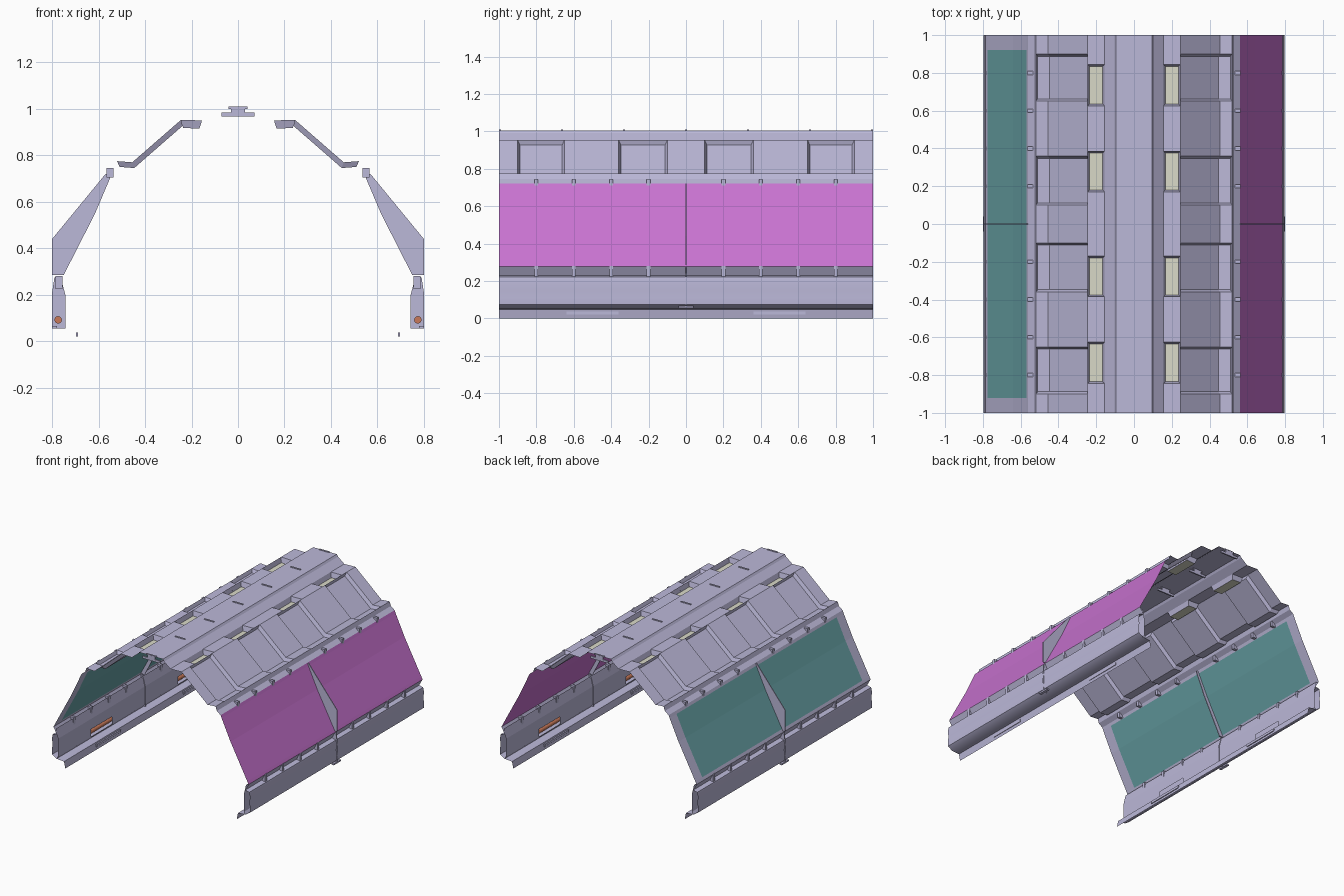
import bpy, bmesh, math

if "Cube" in bpy.data.objects:
    bpy.data.objects.remove(bpy.data.objects["Cube"])


def material(name, rgb):
    m = bpy.data.materials.new(name)
    m.use_nodes = True
    m.diffuse_color = (*rgb, 1)
    node = next(n for n in m.node_tree.nodes if n.type == 'BSDF_PRINCIPLED')
    node.inputs["Base Color"].default_value = (*rgb, 1)
    node.inputs["Roughness"].default_value = 0.7
    return m


GREY = material("lavender grey", (0.50, 0.48, 0.69))
MAGENTA = material("magenta", (0.58, 0.17, 0.63))
TEAL = material("teal", (0.14, 0.37, 0.39))
CREAM = material("lamp cream", (0.70, 0.70, 0.58))
COPPER = material("copper", (0.58, 0.19, 0.10))


def finish(bm, name, mats, smooth=False):
    me = bpy.data.meshes.new(name)
    bm.to_mesh(me)
    bm.free()
    ob = bpy.data.objects.new(name, me)
    bpy.context.collection.objects.link(ob)
    for m in mats:
        me.materials.append(m)
    if smooth:
        bpy.ops.object.select_all(action='DESELECT')
        ob.select_set(True)
        bpy.context.view_layer.objects.active = ob
        bpy.ops.object.shade_smooth_by_angle(angle=math.radians(35))
    return ob


def sheet(profile, ys, side, skip=None):
    """Sweep an x-z profile along y; returns the mesh and faces by (segment, mid y)."""
    bm = bmesh.new()
    rows = [[bm.verts.new((side * x, y, z)) for y in ys] for x, z in profile]
    faces = {}
    for i in range(len(profile) - 1):
        for j in range(len(ys) - 1):
            mid = (ys[j] + ys[j + 1]) / 2
            if skip and skip(i, mid):
                continue
            quad = [rows[i][j], rows[i + 1][j], rows[i + 1][j + 1], rows[i][j + 1]]
            faces[i, mid] = bm.faces.new(quad if side > 0 else quad[::-1])
    bm.normal_update()
    return bm, faces


def add_box(bm, x0, x1, y0, y1, z0, z1):
    vs = bmesh.ops.create_cube(bm, size=1)["verts"]
    for v in vs:
        v.co.x = x1 if v.co.x > 0 else x0
        v.co.y = y1 if v.co.y > 0 else y0
        v.co.z = z1 if v.co.z > 0 else z0


def plate(name, outline, side, y=0, half=0.003):
    """Thin upright plate cut from an x-z outline."""
    bm = bmesh.new()
    face = bm.faces.new([bm.verts.new((side * x, y - half, z)) for x, z in outline])
    new = bmesh.ops.extrude_face_region(bm, geom=[face], use_keep_orig=True)["geom"]
    for v in new:
        if isinstance(v, bmesh.types.BMVert):
            v.co.y = y + half
    bmesh.ops.recalc_face_normals(bm, faces=bm.faces)
    return finish(bm, name, [GREY])


ROOF = [(0, 1.005), (0.095, 1.005), (0.105, 0.99), (0.155, 0.95), (0.245, 0.953),
        (0.455, 0.77), (0.52, 0.775), (0.53, 0.745), (0.56, 0.722)]
PANEL = [(0.56, 0.722), (0.568, 0.703), (0.64, 0.55), (0.775, 0.298), (0.785, 0.278)]
WALL = [(0.785, 0.278), (0.758, 0.23), (0.79, 0.222), (0.797, 0.19), (0.792, 0.15),
        (0.797, 0.11), (0.795, 0.075), (0.76, 0.052), (0.70, 0.048), (0.69, 0)]
INNER = [(0.765, 0.27), (0.748, 0.2), (0.748, 0.125), (0.748, 0.07), (0.76, 0.052)]
GUSSET = [(0.545, 0.715), (0.57, 0.72), (0.8, 0.44), (0.8, 0.285), (0.75, 0.285), (0.615, 0.55)]
BRACKET = [(0.765, 0.28), (0.79, 0.275), (0.8, 0.21), (0.8, 0.055), (0.743, 0.055), (0.743, 0.2)]

POCKETS = [(0.1, 0.36), (0.65, 0.9)]
LAMPS = [(0.17, 0.385), (0.625, 0.845)]


def inside(y, spans):
    return any(a < abs(y) < b for a, b in spans)


half_cuts = [v for span in POCKETS + LAMPS for v in span] + [1]
roof_ys = sorted(half_cuts + [-v for v in half_cuts])

for side, word in ((1, "left"), (-1, "right")):
    # Roof skin with recessed ceiling pockets and lamp trays
    bm, faces = sheet(ROOF, roof_ys, side)
    pockets = [f for (i, y), f in faces.items() if i in (4, 5) and inside(y, POCKETS)]
    lamps = [f for (i, y), f in faces.items() if i == 3 and inside(y, LAMPS)]
    for f in lamps:
        f.material_index = 1
    for group, width, depth in ((pockets, 0.012, -0.024), (lamps, 0.01, -0.035)):
        ring = bmesh.ops.inset_region(bm, faces=group, thickness=width, depth=depth,
                                      use_even_offset=True, use_boundary=True)["faces"]
        for f in ring:
            f.material_index = 0
    finish(bm, word + "_roof_skin", [GREY, CREAM])

    # Sloping side panel: solid magenta, or grey frame with a teal field
    bm, faces = sheet(PANEL, [-1, -0.92, 0.92, 1], side)
    if side < 0:
        for (i, y), f in faces.items():
            f.material_index = int(i in (1, 2) and abs(y) < 0.9)
    finish(bm, word + "_side_panel", [MAGENTA] if side > 0 else [GREY, TEAL])

    # Lower wall, outer skin
    bm, faces = sheet(WALL, [-1, 1], side)
    finish(bm, word + "_lower_wall", [GREY], smooth=True)

    # Lower wall, inner lining with pipe openings
    bm, faces = sheet(INNER, [-1, -0.62, -0.38, 0.38, 0.62, 1], side,
                      skip=lambda i, y: i == 2 and 0.38 < abs(y) < 0.62)
    finish(bm, word + "_inner_lining", [GREY])

    # Gusset and lower bracket at mid length
    plate(word + "_gusset", GUSSET, side)
    plate(word + "_lower_bracket", BRACKET, side)

    # Copper pipes behind the openings
    for y in (-0.5, 0.5):
        bpy.ops.mesh.primitive_cylinder_add(vertices=12, radius=0.016, depth=0.32,
                                            location=(side * 0.774, y, 0.092),
                                            rotation=(math.pi / 2, 0, 0))
        pipe = bpy.context.object
        pipe.name = word + "_pipe"
        pipe.data.materials.append(COPPER)
        bpy.ops.object.shade_smooth_by_angle(angle=math.radians(40))

    # Clips along both panel edges, foot plates and a centre latch
    bm = bmesh.new()
    for k in (-4, -3, -2, -1, 1, 2, 3, 4):
        y = k * 0.2
        add_box(bm, side * 0.535, side * 0.565, y - 0.01, y + 0.01, 0.705, 0.745)
        add_box(bm, side * 0.755, side * 0.785, y - 0.01, y + 0.01, 0.225, 0.28)
    for y in (-0.5, 0.5):
        add_box(bm, side * 0.688, side * 0.698, y - 0.14, y + 0.14, 0.02, 0.038)
    add_box(bm, side * 0.78, side * 0.8, -0.04, 0.04, 0.055, 0.066)
    bmesh.ops.recalc_face_normals(bm, faces=bm.faces)
    finish(bm, word + "_clips", [GREY])

# Ridge hangers: top plate, neck and bar below the roof
bm = bmesh.new()
for k in range(-3, 4):
    y = k * 0.994 / 3
    add_box(bm, -0.04, 0.04, y - 0.005, y + 0.005, 1.0, 1.01)
    add_box(bm, -0.03, 0.03, y - 0.005, y + 0.005, 0.98, 1.0)
    add_box(bm, -0.07, 0.07, y - 0.005, y + 0.005, 0.968, 0.984)
bmesh.ops.recalc_face_normals(bm, faces=bm.faces)
finish(bm, "ridge_hangers", [GREY])
